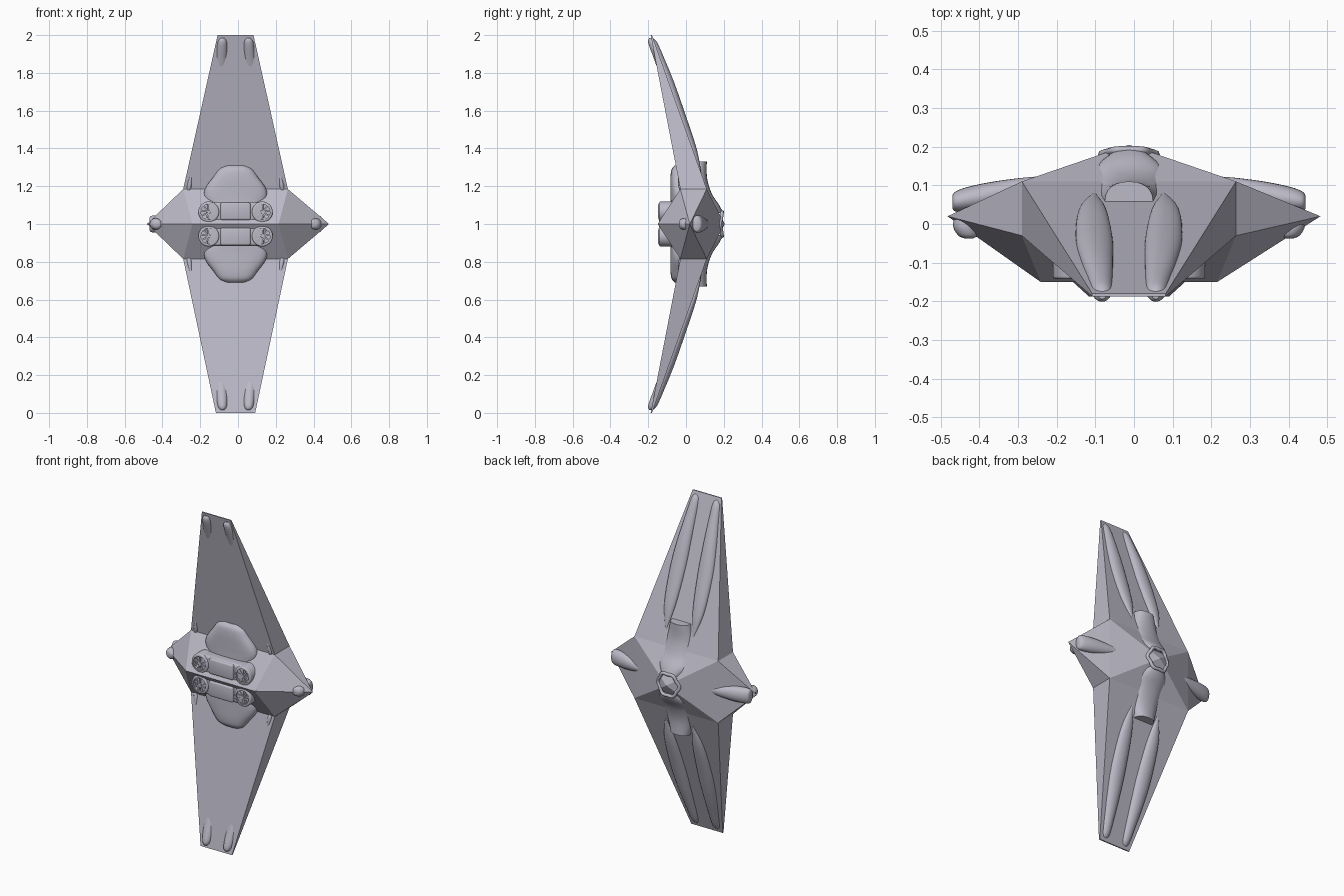
import bpy, bmesh, math
from mathutils import Matrix, Vector

if "Cube" in bpy.data.objects:
    bpy.data.objects.remove(bpy.data.objects["Cube"])

CX = -0.013   # model centreline
grey = bpy.data.materials.new("hull_grey")
grey.use_nodes = True
COLOUR = (0.50, 0.49, 0.57, 1)
grey.diffuse_color = COLOUR
grey.node_tree.nodes["Principled BSDF"].inputs["Base Color"].default_value = COLOUR


def finish(name, bm, smooth=None):
    bmesh.ops.recalc_face_normals(bm, faces=bm.faces)
    mesh = bpy.data.meshes.new(name)
    bm.to_mesh(mesh)
    bm.free()
    mesh.materials.append(grey)
    ob = bpy.data.objects.new(name, mesh)
    bpy.context.collection.objects.link(ob)
    if smooth:
        bpy.ops.object.select_all(action="DESELECT")
        ob.select_set(True)
        bpy.context.view_layer.objects.active = ob
        bpy.ops.object.shade_smooth_by_angle(angle=math.radians(smooth))
    return ob


def hull(name, points):
    bm = bmesh.new()
    for p in points:
        bm.verts.new(p)
    bmesh.ops.convex_hull(bm, input=bm.verts)
    bmesh.ops.dissolve_limit(bm, angle_limit=0.01, verts=bm.verts, edges=bm.edges)
    return finish(name, bm)


def smooth_rows(rows, steps=4):
    """Catmull-Rom interpolation between cross-section rows."""
    out = []
    for i in range(len(rows) - 1):
        a, b, c, d = [Vector(rows[min(max(k, 0), len(rows) - 1)]) for k in range(i - 1, i + 3)]
        for j in range(steps):
            t = j / steps
            out.append(b + (c - a) * t / 2 + (a * 2 - b * 5 + c * 4 - d) * t * t / 2
                       + (b * 3 - a - c * 3 + d) * t ** 3 / 2)
    return out + [Vector(rows[-1])]


def loft(name, rows, place, power=1.0, sides=24):
    """Loft ellipses (along, u, v, radius u, radius v) through place(along, u, v)."""
    bm = bmesh.new()
    rings = []
    for t, u, v, ru, rv in smooth_rows(rows):
        ring = []
        for k in range(sides):
            c, s = math.cos(math.tau * k / sides), math.sin(math.tau * k / sides)
            ring.append(bm.verts.new(place(
                t, u + ru * math.copysign(abs(c) ** power, c),
                v + rv * math.copysign(abs(s) ** power, s))))
        rings.append(ring)
    for a, b in zip(rings, rings[1:]):
        for k in range(sides):
            bm.faces.new((a[k], a[k - 1], b[k - 1], b[k]))
    bm.faces.new(rings[0])
    bm.faces.new(rings[-1])
    return finish(name, bm, 40)


def box(name, centre, size, bevel):
    bm = bmesh.new()
    bmesh.ops.create_cube(bm, size=1, matrix=Matrix.Translation(centre) @ Matrix.Diagonal((*size, 1)))
    bmesh.ops.bevel(bm, geom=bm.edges[:], offset=bevel, segments=3, affect="EDGES", profile=0.5)
    return finish(name, bm, 40)


def engine(name, x, z):
    """Round intake with a recessed mouth, fan blades and a centre cap."""
    bm = bmesh.new()
    turn = Matrix.Translation((x, -0.09, z)) @ Matrix.Rotation(math.pi / 2, 4, "X")
    bmesh.ops.create_cone(bm, cap_ends=True, segments=32, radius1=0.055, radius2=0.055,
                          depth=0.105, matrix=turn)
    front = min(bm.faces, key=lambda f: f.calc_center_median().y)
    bmesh.ops.bevel(bm, geom=front.edges[:], offset=0.008, segments=3, affect="EDGES", profile=0.5)
    front = min(bm.faces, key=lambda f: f.calc_center_median().y)
    bmesh.ops.inset_region(bm, faces=[front], thickness=0.006)
    ring = bmesh.ops.extrude_face_region(bm, geom=[front])["geom"]
    bmesh.ops.translate(bm, vec=(0, 0.018, 0), verts=[v for v in ring if isinstance(v, bmesh.types.BMVert)])
    if front.is_valid:
        bmesh.ops.delete(bm, geom=[front], context="FACES")
    finish(name, bm, 35)
    bm = bmesh.new()
    for k in range(9):
        blade = Matrix.Translation((x, -0.131, z)) @ Matrix.Rotation(math.tau * k / 9, 4, "Y")
        bmesh.ops.create_cube(bm, size=1, matrix=blade @ Matrix.Translation((0, 0, 0.024))
                              @ Matrix.Diagonal((0.008, 0.014, 0.034, 1)))
    bmesh.ops.create_cone(bm, cap_ends=True, segments=16, radius1=0.013, radius2=0.009, depth=0.03,
                          matrix=Matrix.Translation((x, -0.127, z)) @ Matrix.Rotation(math.pi / 2, 4, "X"))
    finish(name + "_fan", bm)


# Faceted central hull
core = [(CX, 0.205, 1)]
for sx in (-1, 1):
    core += [(sx * 0.482, 0.02, 1), (CX + sx * 0.228, -0.15, 1)]
    core += [(CX + sx * 0.277, y, 1 + sz * 0.185) for sz in (-1, 1) for y in (-0.03, 0.11)]
hull("central_hull", core)

for sz, level in ((1, "upper"), (-1, "lower")):
    # Tapered wing swept towards the front
    tip = 0.095 if sz > 0 else 0.104
    wing = []
    for sx in (-1, 1):
        wing += [(CX + sx * 0.277, y, 1 + sz * 0.185) for y in (-0.03, 0.11)]
        wing += [(CX + sx * tip, y, 1 + sz) for y in (-0.187, -0.18)]
    hull(level + "_wing", wing)

    # Long blisters that break through at the wing tips
    for sx, side in ((-1, "right"), (1, "left")):
        loft(f"{level}_{side}_wing_pod",
             [(0.27, 0.09, 0.078, 0.004, 0.003), (0.40, 0.094, 0.034, 0.036, 0.022),
              (0.60, 0.090, -0.040, 0.048, 0.030), (0.75, 0.083, -0.094, 0.042, 0.031),
              (0.87, 0.075, -0.140, 0.033, 0.028), (0.96, 0.070, -0.176, 0.025, 0.024),
              (0.985, 0.069, -0.185, 0.009, 0.009)],
             lambda t, u, v: (CX + sx * u, v, 1 + sz * t))
        # Small blisters at the wing root corners
        loft(f"{level}_{side}_root_blister",
             [(0.16, 0.25, -0.02, 0.004, 0.004), (0.20, 0.245, -0.025, 0.014, 0.016),
              (0.27, 0.235, -0.04, 0.003, 0.003)],
             lambda t, u, v: (CX + sx * u, v, 1 + sz * t), sides=12)
        engine(f"{level}_{side}_engine", CX + sx * 0.142, 1 + sz * 0.064)

    # Block between the engines, on a wider housing
    box(level + "_engine_block", (CX, -0.10, 1 + sz * 0.067), (0.16, 0.094, 0.092), 0.010)
    box(level + "_engine_housing", (CX, -0.09, 1 + sz * 0.064), (0.30, 0.09, 0.104), 0.015)

    # Tapering front cowl
    loft(level + "_front_cowl",
         [(0.08, 0, -0.04, 0.130, 0.045), (0.14, 0, -0.036, 0.166, 0.046),
          (0.19, 0, -0.036, 0.160, 0.046), (0.25, 0, -0.036, 0.118, 0.046),
          (0.29, 0, -0.036, 0.088, 0.040), (0.31, 0, -0.040, 0.050, 0.018)],
         lambda t, u, v: (CX + u, v, 1 + sz * t), power=0.7)

    # Rear spine pod with a flat outer end
    loft(level + "_spine_pod",
         [(0.058, 0, 0.125, 0.070, 0.073), (0.10, 0, 0.110, 0.098, 0.066),
          (0.16, 0, 0.085, 0.092, 0.052), (0.24, 0, 0.064, 0.082, 0.048),
          (0.33, 0, 0.060, 0.062, 0.050)],
         lambda t, u, v: (CX + u, v, 1 + sz * t), power=0.9)

for sx, side in ((-1, "right"), (1, "left")):
    # Side nacelle lying on the rear face, blunt towards the tip
    loft(side + "_nacelle",
         [(0.19, 0, 0.122, 0.004, 0.004), (0.28, 0, 0.093, 0.030, 0.026),
          (0.36, 0, 0.074, 0.043, 0.034), (0.42, 0, 0.063, 0.046, 0.032),
          (0.448, 0, 0.058, 0.042, 0.026), (0.456, 0, 0.057, 0.030, 0.018)],
         lambda t, u, v: (CX + sx * t, v, 1 + u))
    # Nub on the front face of the hull
    loft(side + "_nose_nub",
         [(-0.037, 0.414, 0, 0.012, 0.012), (-0.028, 0.417, 0, 0.026, 0.025),
          (0.0, 0.424, 0, 0.031, 0.031), (0.05, 0.42, 0, 0.02, 0.02)],
         lambda t, u, v: (CX + sx * u, t, 1 + v), sides=16)

# Scalloped collar around the rear point
bm = bmesh.new()
N, M = 48, 8
grid = []
for i in range(N):
    a = math.tau * i / N
    r = 0.066 + 0.004 * math.cos(6 * a)
    grid.append([bm.verts.new((CX + (r + 0.01 * math.cos(b)) * math.cos(a),
                               0.180 + 0.012 * abs(math.sin(a)) + 0.01 * math.sin(b),
                               1 + (r + 0.01 * math.cos(b)) * math.sin(a)))
                 for b in (math.tau * j / M for j in range(M))])
for i in range(N):
    for j in range(M):
        bm.faces.new((grid[i][j], grid[i - 1][j], grid[i - 1][j - 1], grid[i][j - 1]))
finish("rear_collar", bm, 50)
